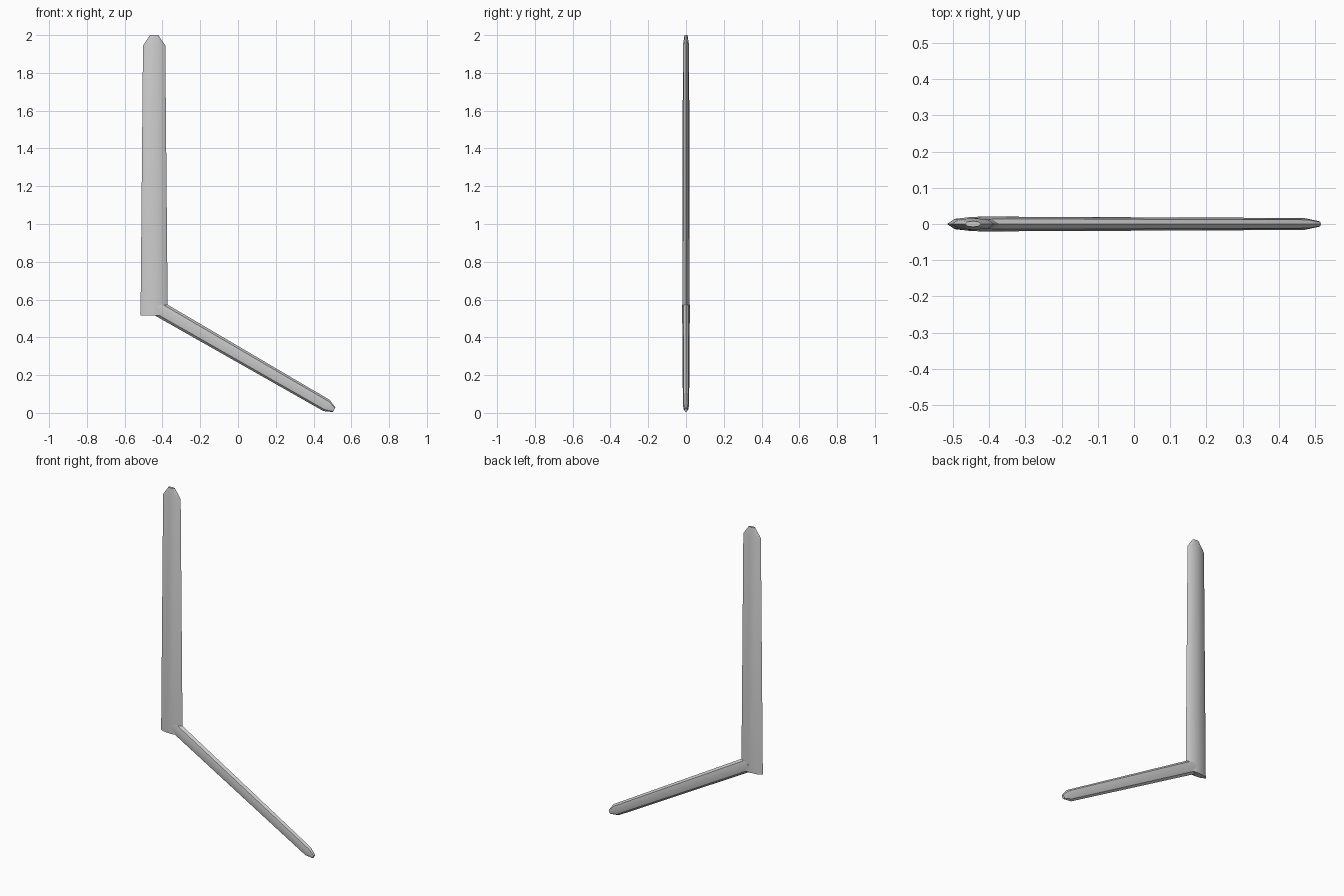
import bpy, bmesh, math
from mathutils import Vector

if "Cube" in bpy.data.objects:
    bpy.data.objects.remove(bpy.data.objects["Cube"])

SIDES = 8


def tapered_bar(name, start, end, rings):
    """Flattened octagonal bar; rings = (distance from start, half width, half depth)."""
    start, end = Vector(start), Vector(end)
    axis = (end - start).normalized()
    depth = Vector((0, 1, 0))
    width = depth.cross(axis)
    bm = bmesh.new()
    loops = []
    for dist, w, d in rings:
        loop = []
        for i in range(SIDES):
            a = 2 * math.pi * i / SIDES
            loop.append(bm.verts.new(start + axis * dist
                                     + width * (w * math.cos(a)) + depth * (d * math.sin(a))))
        loops.append(loop)
    for lo, hi in zip(loops, loops[1:]):
        for i in range(SIDES):
            j = (i + 1) % SIDES
            bm.faces.new((lo[i], lo[j], hi[j], hi[i]))
    bm.faces.new(loops[0][::-1])
    bm.faces.new(loops[-1])
    bmesh.ops.recalc_face_normals(bm, faces=bm.faces)
    mesh = bpy.data.meshes.new(name)
    bm.to_mesh(mesh)
    bm.free()
    obj = bpy.data.objects.new(name, mesh)
    bpy.context.collection.objects.link(obj)
    bpy.ops.object.select_all(action='DESELECT')
    obj.select_set(True)
    bpy.context.view_layer.objects.active = obj
    bpy.ops.object.shade_smooth_by_angle(angle=math.radians(30))
    return obj


# Upright wide blade with a chamfered tip
tapered_bar("upright_blade", (-0.444, 0, 0.515), (-0.444, 0, 2.0),
            [(0, 0.072, 0.02), (1.43, 0.059, 0.0165), (1.485, 0.022, 0.008)])

# Narrow arm sloping down to the ground
arm_start, arm_end = Vector((-0.43, 0, 0.558)), Vector((0.509, 0, 0.016))
length = (arm_end - arm_start).length
tapered_bar("sloping_arm", arm_start, arm_end,
            [(0, 0.042, 0.0205), (length - 0.046, 0.034, 0.0165), (length, 0.0135, 0.008)])
